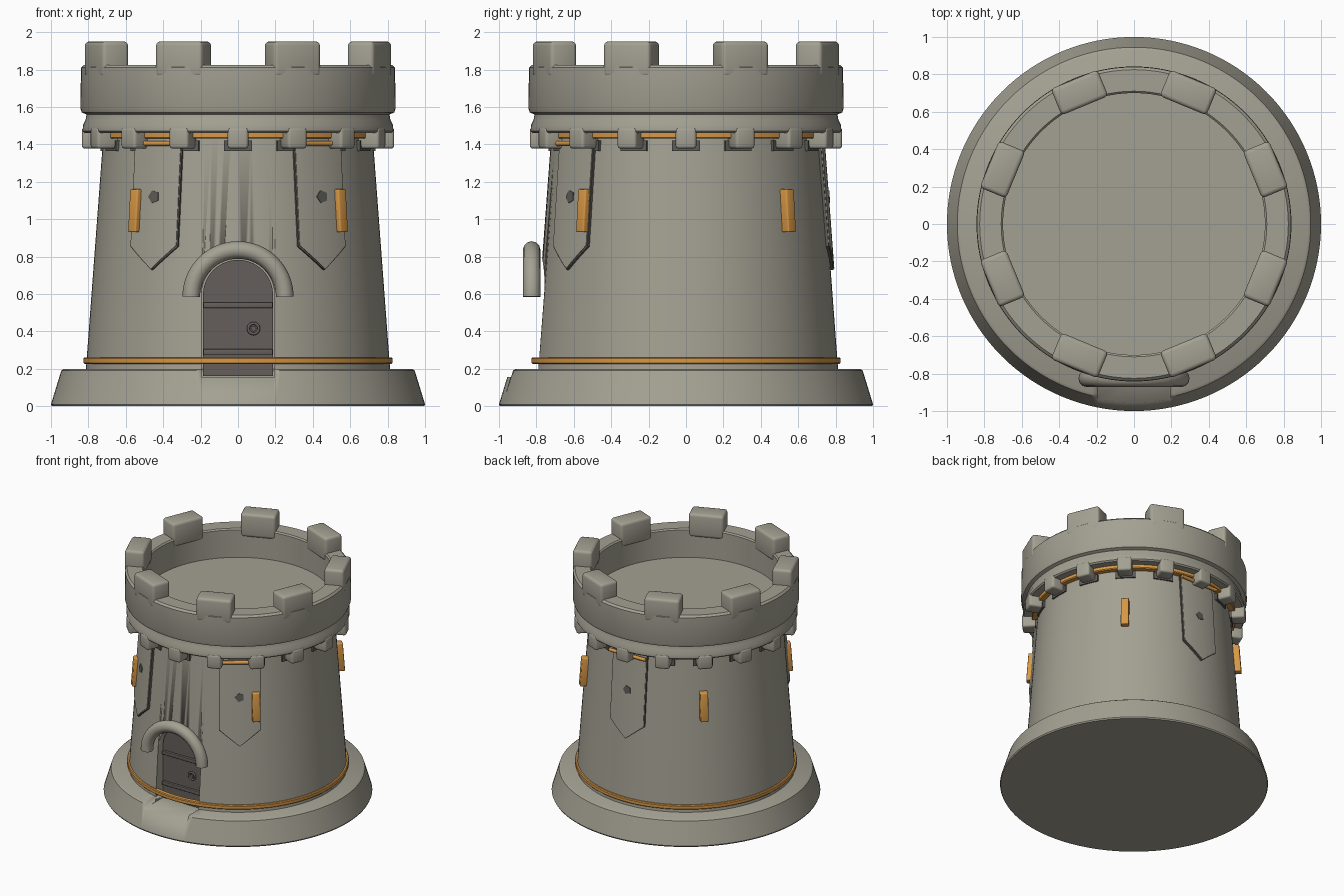
import bpy, bmesh
from math import pi, sin, cos, radians
from mathutils import Matrix, Vector

if "Cube" in bpy.data.objects:
    bpy.data.objects.remove(bpy.data.objects["Cube"])


def material(name, rgb):
    mat = bpy.data.materials.new(name)
    mat.use_nodes = True
    mat.diffuse_color = (*rgb, 1)
    mat.node_tree.nodes["Principled BSDF"].inputs["Base Color"].default_value = (*rgb, 1)
    return mat


STONE = material("warm_grey_stone", (0.37, 0.355, 0.29))
GOLD = material("gold", (0.68, 0.31, 0.06))
DOOR = material("dark_wood", (0.13, 0.112, 0.105))
DARK = material("dark_stone", (0.11, 0.108, 0.095))


def finish(name, bm, mat, bevel=0):
    bmesh.ops.recalc_face_normals(bm, faces=bm.faces)
    mesh = bpy.data.meshes.new(name)
    bm.to_mesh(mesh)
    bm.free()
    mesh.materials.append(mat)
    ob = bpy.data.objects.new(name, mesh)
    bpy.context.collection.objects.link(ob)
    bpy.ops.object.select_all(action='DESELECT')
    ob.select_set(True)
    bpy.context.view_layer.objects.active = ob
    if bevel:
        mod = ob.modifiers.new("Rounded edges", 'BEVEL')
        mod.width, mod.segments = bevel, 3
        bpy.ops.object.modifier_apply(modifier=mod.name)
    bpy.ops.object.shade_smooth_by_angle(angle=radians(35))
    return ob


def lathe(name, profile, mat, closed=False, steps=128):
    """Spin (radius, z) points around the z axis."""
    bm = bmesh.new()
    verts = [bm.verts.new((r, 0, z)) for r, z in profile]
    pairs = list(zip(verts, verts[1:] + verts[:1]))
    edges = [bm.edges.new(p) for p in (pairs if closed else pairs[:-1])]
    bmesh.ops.spin(bm, geom=verts + edges, axis=(0, 0, 1), cent=(0, 0, 0),
                   angle=2 * pi, steps=steps, use_duplicate=False)
    bmesh.ops.remove_doubles(bm, verts=bm.verts, dist=0.0005)
    return finish(name, bm, mat)


def box(name, lo, hi, mat, angle=0, bevel=0, lean=0):
    """Box with local x pointing outwards, turned about z by angle."""
    bm = bmesh.new()
    bmesh.ops.create_cube(bm, size=1)
    for v in bm.verts:
        v.co = Vector([lo[i] + (v.co[i] + 0.5) * (hi[i] - lo[i]) for i in range(3)])
        v.co.x -= lean * (v.co.z - lo[2])
    bm.transform(Matrix.Rotation(radians(angle), 4, 'Z'))
    return finish(name, bm, mat, bevel)


def arch_prism(name, half, z0, spring, y0, y1, mat):
    """Round-topped doorway outline extruded along y."""
    pts = [(-half, z0), (half, z0)]
    pts += [(half * cos(pi * i / 24), spring + half * sin(pi * i / 24)) for i in range(25)]
    bm = bmesh.new()
    face = bm.faces.new([bm.verts.new((x, y0, z)) for x, z in pts])
    ext = bmesh.ops.extrude_face_region(bm, geom=[face])
    new = [g for g in ext["geom"] if isinstance(g, bmesh.types.BMVert)]
    bmesh.ops.translate(bm, verts=new, vec=(0, y1 - y0, 0))
    return finish(name, bm, mat)


def tube(name, points, radius, mat):
    curve = bpy.data.curves.new(name, 'CURVE')
    curve.dimensions = '3D'
    curve.bevel_depth, curve.bevel_resolution, curve.use_fill_caps = radius, 4, True
    spline = curve.splines.new('POLY')
    spline.points.add(len(points) - 1)
    for p, co in zip(spline.points, points):
        p.co = (*co, 1)
    ob = bpy.data.objects.new(name, curve)
    bpy.context.collection.objects.link(ob)
    curve.materials.append(mat)
    bpy.ops.object.select_all(action='DESELECT')
    ob.select_set(True)
    bpy.context.view_layer.objects.active = ob
    bpy.ops.object.convert(target='MESH')
    bpy.ops.object.shade_smooth_by_angle(angle=radians(35))


def wall_radius(z):
    return 0.81 - 0.0746 * (z - 0.24)


# Plinth, tapering wall and crown
plinth = lathe("plinth", [(0, 0), (0.995, 0), (1, 0.01), (0.945, 0.19), (0.93, 0.2), (0, 0.2)], STONE)
wall = lathe("tower_wall", [(0, 0.1), (wall_radius(0.1), 0.1), (wall_radius(1.5), 1.5), (0, 1.5)], STONE)
lathe("crown", [(0, 1.59), (0.7, 1.59), (0.7, 1.815), (0.71, 1.825), (0.825, 1.825), (0.84, 1.81),
                (0.842, 1.59), (0.835, 1.57), (0.81, 1.56), (0.815, 1.53), (0.83, 1.5),
                (0.83, 1.47), (0.82, 1.46), (0, 1.46)], STONE)

# Doorway cut through wall and plinth
cutter = arch_prism("doorway_cutter", 0.195, 0.157, 0.595, -1.1, -0.69, STONE)
cutter.hide_render = True
for ob in (plinth, wall):
    mod = ob.modifiers.new("Doorway", 'BOOLEAN')
    mod.operation, mod.object = 'DIFFERENCE', cutter
    bpy.context.view_layer.objects.active = ob
    bpy.ops.object.modifier_apply(modifier=mod.name)
bpy.data.objects.remove(cutter)

# Door with straps, ring handle and rounded hood
arch_prism("door", 0.187, 0.162, 0.595, -0.705, -0.66, DOOR)
for z in (0.29, 0.54):
    box("door_strap", (0.69, -0.185, z - 0.015), (0.725, 0.185, z + 0.015), DOOR, -90, 0.005)
handle = [(0.083 + 0.028 * cos(i * pi / 12), -0.715, 0.415 + 0.028 * sin(i * pi / 12)) for i in range(25)]
tube("door_ring", handle, 0.008, DOOR)
tube("door_stud", [(0.083, -0.69, 0.415), (0.083, -0.722, 0.415)], 0.015, DOOR)
hood = [(0.25 * cos(pi * i / 32), -0.825, 0.585 + 0.25 * sin(pi * i / 32)) for i in range(33)]
tube("door_hood", hood, 0.047, STONE)

# Gold bands
lathe("lower_band", [(0.79, 0.226), (0.82, 0.226), (0.826, 0.232), (0.826, 0.255),
                     (0.82, 0.261), (0.79, 0.261)], GOLD, closed=True)
lathe("upper_band", [(0.71, 1.43), (0.757, 1.43), (0.763, 1.437), (0.763, 1.465), (0.71, 1.465)],
      GOLD, closed=True)

# Merlons on the parapet, corbels below it
for i in range(8):
    box("merlon", (0.685, -0.135, 1.76), (0.837, 0.135, 1.95), STONE, 22.5 + 45 * i, 0.022)
for i in range(16):
    box("corbel", (0.7, -0.055, 1.377), (0.835, 0.055, 1.49), STONE, 22.5 * i, 0.016)
    box("corbel_foot", (0.7, -0.075, 1.365), (0.736, 0.075, 1.42), DARK, 22.5 * i)

# Gold arrow-slit frames
for i in range(4):
    box("slit_frame", (0.73, -0.03, 0.93), (0.806, 0.03, 1.16), GOLD, 45 + 90 * i, 0.008, lean=0.0746)


def hanging(name, angle, half, lift, low, mat):
    """Pointed cloth curved around the wall."""
    bm = bmesh.new()
    rows = []
    for i in range(13):
        s = i / 6 - 1
        column = []
        for z in (1.45, 0.86 - low - 0.125 * (1 - abs(s))):
            a, r = radians(angle) + s * half / wall_radius(z), wall_radius(z)
            column.append([bm.verts.new(((r + d) * cos(a), (r + d) * sin(a), z)) for d in (-0.01, lift)])
        rows.append(column)
    for (a, b), (c, d) in zip(rows, rows[1:]):
        for loop in ((a[1], b[1], d[1], c[1]), (a[0], c[0], d[0], b[0]),
                     (a[0], a[1], c[1], c[0]), (b[0], d[0], d[1], b[1])):
            bm.faces.new(loop)
    for a, b in (rows[0], rows[-1]):
        bm.faces.new((a[0], a[1], b[1], b[0]))
    finish(name, bm, mat)


# Banners with dark hems, emblems and gold rods
for angle in (-54, -126, 90):
    hanging("banner_hem", angle, 0.154, 0.015, 0.007, DARK)
    hanging("banner", angle, 0.147, 0.02, 0, STONE)
    turn = Matrix.Rotation(radians(angle), 3, 'Z')
    bm = bmesh.new()
    bmesh.ops.create_cone(bm, cap_ends=True, segments=5, radius1=0.036, radius2=0.036, depth=0.008)
    bm.transform(Matrix.Translation((wall_radius(1.12) + 0.02, 0, 1.12))
                 @ Matrix.Rotation(radians(-4), 4, 'Y') @ Matrix.Rotation(pi / 2, 4, 'Y')
                 @ Matrix.Rotation(pi, 4, 'Z'))
    bm.transform(turn.to_4x4())
    finish("banner_emblem", bm, DARK)
    tube("banner_rod", [turn @ Vector((0.757, y, 1.405)) for y in (-0.165, 0.165)], 0.014, GOLD)
